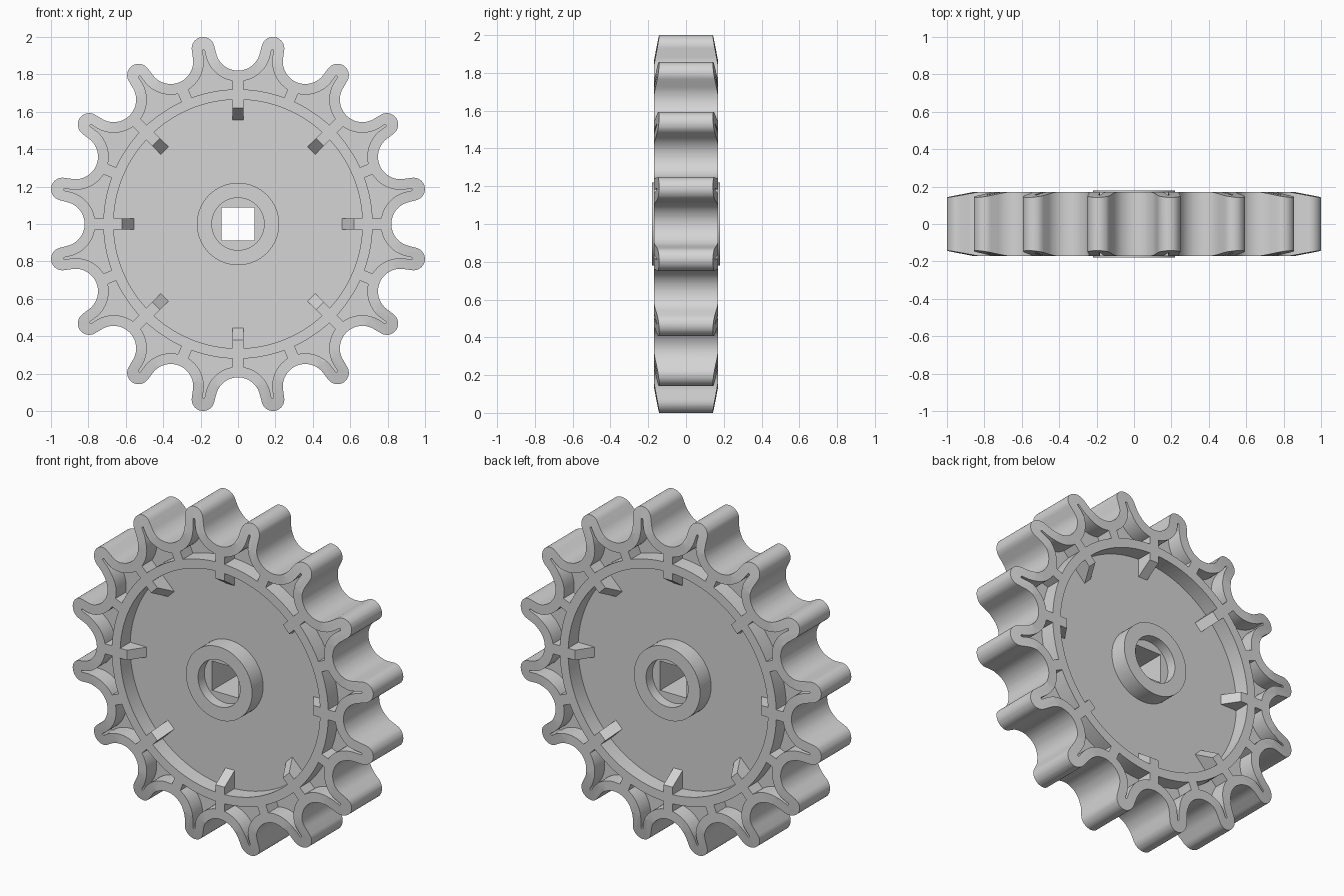
import bpy, bmesh, math
from mathutils import Vector, Matrix

if "Cube" in bpy.data.objects:
    bpy.data.objects.remove(bpy.data.objects["Cube"])

TEETH = 16
PITCH = 2 * math.pi / TEETH
HALF, WEB = 0.17, 0.075          # half thickness of rim and of web
RING_IN, RING_OUT = 0.665, 0.72
RIB = 0.03                       # half width of spokes and gussets

grey = bpy.data.materials.new("light_grey")
grey.diffuse_color = (0.66, 0.66, 0.66, 1)
grey.use_nodes = True
grey.node_tree.nodes["Principled BSDF"].inputs["Base Color"].default_value = grey.diffuse_color


def finish(name, bm):
    bmesh.ops.remove_doubles(bm, verts=bm.verts, dist=1e-5)
    bmesh.ops.recalc_face_normals(bm, faces=bm.faces)
    me = bpy.data.meshes.new(name)
    bm.to_mesh(me)
    bm.free()
    me.materials.append(grey)
    ob = bpy.data.objects.new(name, me)
    ob.location.z = 1
    bpy.context.collection.objects.link(ob)
    return ob


def add_prism(bm, pts, y0, y1):
    """Close an (x, z) outline between two y planes."""
    a, b = [[bm.verts.new((p[0], y, p[1])) for p in pts] for y in (y0, y1)]
    bm.faces.new(a)
    bm.faces.new(b[::-1])
    for i in range(len(a)):
        bm.faces.new((a[i - 1], b[i - 1], b[i], a[i]))


def add_lathe(bm, profile, steps=128):
    """Turn an (r, y) profile around the y axis."""
    vs = [bm.verts.new((r, y, 0)) for r, y in profile]
    es = [bm.edges.new(e) for e in zip(vs, vs[1:])]
    bmesh.ops.spin(bm, geom=vs + es, cent=(0, 0, 0), axis=(0, 1, 0),
                   angle=2 * math.pi, steps=steps, use_merge=False)
    bmesh.ops.remove_doubles(bm, verts=bm.verts, dist=1e-5)


def polar(r, a):
    return Vector((r * math.cos(a), r * math.sin(a)))


def arc(c, r, a0, a1, n):
    return [c + polar(r, a0 + (a1 - a0) * i / n) for i in range(n + 1)]


def flank(tip_at, tip_r, valley_at, valley_r, end):
    """Half a tooth about angle 0: tip arc, tangent line, valley arc."""
    a, b = Vector((tip_at, 0)), polar(valley_at, PITCH / 2)
    d = b - a
    t = math.atan2(d.y, d.x) - math.acos(min(1, (tip_r + valley_r) / d.length))
    return (arc(a, tip_r, 0, t, 8)
            + arc(b, valley_r, t - math.pi, PITCH / 2 - math.pi + end, 12))


def mirrored(half):
    return [Vector((p.x, -p.y)) for p in reversed(half[1:])] + half


def turned(pts, a):
    c, s = math.cos(a), math.sin(a)
    return [Vector((p.x * c - p.y * s, p.x * s + p.y * c)) for p in pts]


def boolean(ob, cutter, op):
    """Apply a cut, changing solver if the first leaves nothing."""
    cutter.hide_render = True
    before = ob.data.copy()
    for solver in ("EXACT", "MANIFOLD", "FLOAT"):
        mod = ob.modifiers.new(op, "BOOLEAN")
        mod.operation, mod.object, mod.solver = op, cutter, solver
        bpy.context.view_layer.objects.active = ob
        bpy.context.view_layer.update()
        bpy.ops.object.modifier_apply(modifier=mod.name)
        if len(ob.data.polygons) > 0:
            return
        ob.data = before.copy()


def smooth(ob):
    bpy.ops.object.select_all(action="DESELECT")
    ob.select_set(True)
    bpy.context.view_layer.objects.active = ob
    bpy.ops.object.shade_smooth_by_angle(angle=math.radians(25))


# Toothed rim outline, with tips thinned by a conical disc
tooth = mirrored(flank(0.957, 0.061, 0.94, 0.12, 0))
outline = []
for k in range(TEETH):
    outline += turned(tooth[:-1], (k + 0.5) * PITCH)
bm = bmesh.new()
add_prism(bm, outline, -0.3, 0.3)
wheel = finish("toothed_wheel", bm)

bm = bmesh.new()
add_lathe(bm, [(0, -HALF), (0.87, -HALF), (1.03, -0.14),
               (1.03, 0.14), (0.87, HALF), (0, HALF)])
cone = finish("taper_cutter", bm)

# Tooth pockets between the spokes
half = flank(0.945, 0.006, 0.94, 0.177, math.asin(RIB / 0.177))
a_end = PITCH / 2 - math.asin(RIB / RING_OUT)
half += [polar(RING_OUT, a_end * (1 - i / 4)) for i in range(4)]
pocket = mirrored(half)
bm = bmesh.new()
for k in range(TEETH):
    pts = turned(pocket, (k + 0.5) * PITCH)
    for s in (-1, 1):
        add_prism(bm, pts, s * WEB, s * 0.3)
pockets = finish("pocket_cutter", bm)

# Round recess on each face
bm = bmesh.new()
for s in (-1, 1):
    add_lathe(bm, [(0, s * WEB), (RING_IN, s * WEB), (RING_IN, s * 0.3), (0, s * 0.3)])
recess = finish("recess_cutter", bm)

bm = bmesh.new()
add_lathe(bm, [(0, -0.4), (0.18, -0.4), (0.18, 0.4), (0, 0.4)], 64)
bore = finish("bore_cutter", bm)

boolean(wheel, cone, "INTERSECT")
for cutter in (pockets, recess, bore):
    boolean(wheel, cutter, "DIFFERENCE")

# Hub with a counterbore on each face and a square hole
bm = bmesh.new()
add_lathe(bm, [(0, -0.12), (0.14, -0.12), (0.14, -0.18), (0.22, -0.18),
               (0.22, 0.18), (0.14, 0.18), (0.14, 0.12), (0, 0.12)], 64)
hub = finish("hub", bm)
bm = bmesh.new()
q = 0.0875
add_prism(bm, [(-q, -q), (q, -q), (q, q), (-q, q)], -0.4, 0.4)
square = finish("square_cutter", bm)
boolean(hub, square, "DIFFERENCE")

# Sloped gussets inside the ring
bm = bmesh.new()
for k in range(8):
    rot = Matrix.Rotation(k * math.pi / 4, 3, "Y")
    for s in (-1, 1):
        side = [(0.6655, WEB), (0.555, WEB), (0.62, HALF), (0.6655, HALF)]
        a, b = [[bm.verts.new(rot @ Vector((r, s * y, w))) for r, y in side]
                for w in (-RIB, RIB)]
        bm.faces.new(a)
        bm.faces.new(b)
        for i in range(4):
            j = (i + 1) % 4
            bm.faces.new((a[i], a[j], b[j], b[i]))
finish("gussets", bm)

for ob in (cone, pockets, recess, bore, square):
    bpy.data.objects.remove(ob)
smooth(wheel)
smooth(hub)
